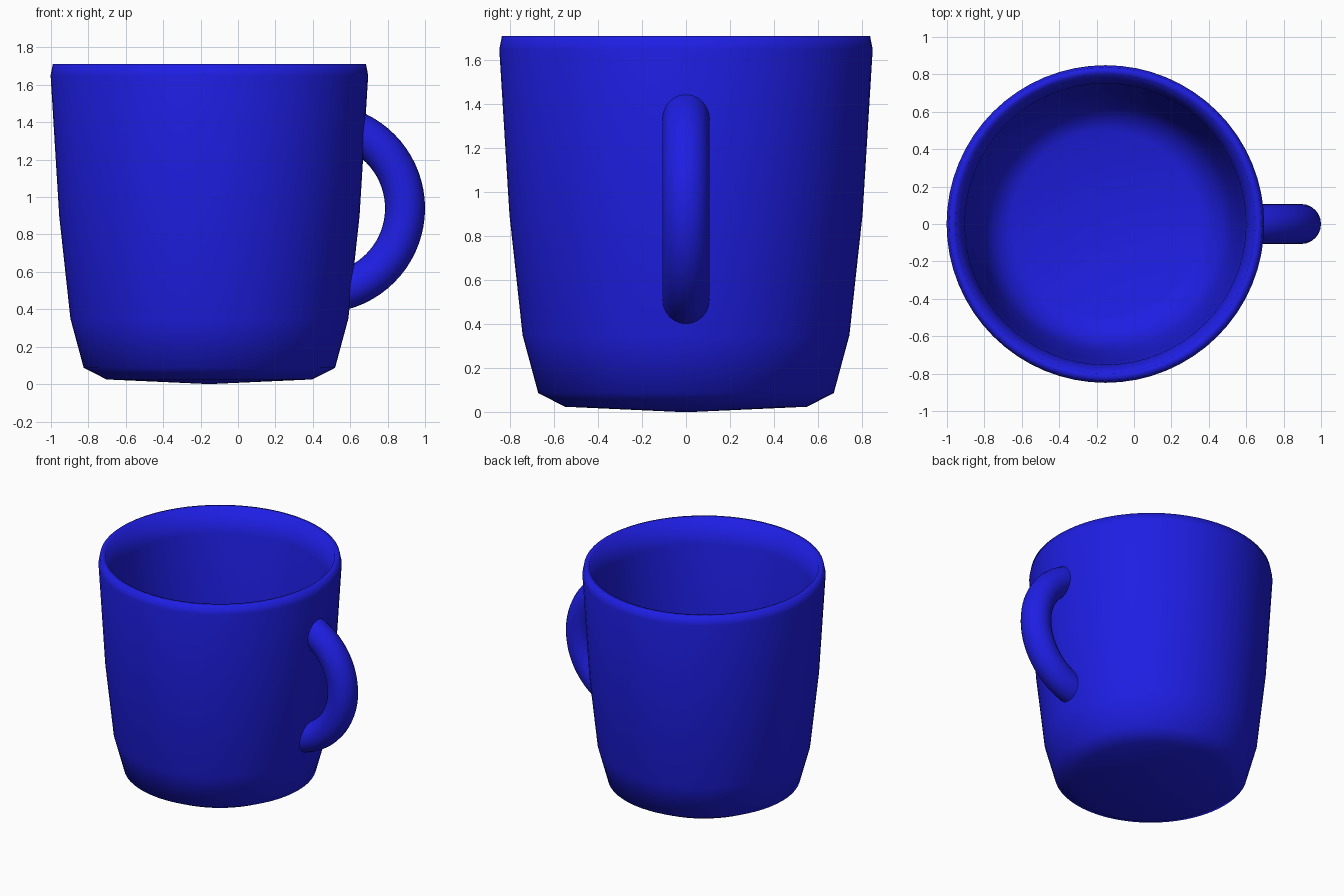
import bpy, bmesh, math
from mathutils import Vector

cube = bpy.data.objects.get("Cube")
if cube:
    bpy.data.objects.remove(cube, do_unlink=True)

COLOUR = (0.013, 0.013, 0.77, 1.0)
blue = bpy.data.materials.new("glossy_blue")
blue.use_nodes = True
blue.diffuse_color = COLOUR
blue.node_tree.nodes["Principled BSDF"].inputs["Base Color"].default_value = COLOUR

CUP_X = -0.153


def finish(bm, name, angle):
    bmesh.ops.recalc_face_normals(bm, faces=bm.faces)
    mesh = bpy.data.meshes.new(name)
    bm.to_mesh(mesh)
    bm.free()
    mesh.materials.append(blue)
    obj = bpy.data.objects.new(name, mesh)
    bpy.context.collection.objects.link(obj)
    bpy.ops.object.select_all(action='DESELECT')
    obj.select_set(True)
    bpy.context.view_layer.objects.active = obj
    bpy.ops.object.shade_smooth_by_angle(angle=math.radians(angle))


# Cup body: one lathed profile, outside from the base up, then down the inside
profile = [(0, 0), (0.55, 0.025), (0.672, 0.087), (0.743, 0.35), (0.803, 0.9),
           (0.849, 1.65), (0.837, 1.712), (0.80, 1.712), (0.752, 1.53),
           (0.73, 0.9), (0.675, 0.37), (0.605, 0.14), (0.50, 0.095), (0, 0.07)]
bm = bmesh.new()
verts = [bm.verts.new((r, 0, z)) for r, z in profile]
edges = [bm.edges.new(pair) for pair in zip(verts, verts[1:])]
bmesh.ops.spin(bm, geom=verts + edges, cent=(0, 0, 0), axis=(0, 0, 1),
               angle=math.tau, steps=64, use_duplicate=False)
bmesh.ops.remove_doubles(bm, verts=bm.verts, dist=0.0005)
bmesh.ops.translate(bm, verts=bm.verts, vec=(CUP_X, 0, 0))
finish(bm, "cup_body", 100)

# Handle: a ring of round section, cut off inside the cup wall
centre = Vector((0.44, 0, 0.94))
bm = bmesh.new()
ring = bmesh.ops.create_circle(bm, segments=24, radius=0.107)["verts"]
bmesh.ops.translate(bm, verts=ring, vec=centre + Vector((-0.453, 0, 0)))
bmesh.ops.spin(bm, geom=ring + bm.edges[:], cent=centre, axis=(0, 1, 0),
               angle=math.tau, steps=72, use_duplicate=False)
bmesh.ops.remove_doubles(bm, verts=bm.verts, dist=0.0005)
low, high = Vector((0.575, 0, 0.45)), Vector((0.655, 0, 1.3))
normal = Vector((0, 1, 0)).cross(high - low)
bmesh.ops.bisect_plane(bm, geom=bm.verts[:] + bm.edges[:] + bm.faces[:],
                       plane_co=low, plane_no=normal, clear_inner=True)
bmesh.ops.holes_fill(bm, edges=[e for e in bm.edges if e.is_boundary], sides=0)
finish(bm, "handle", 50)
